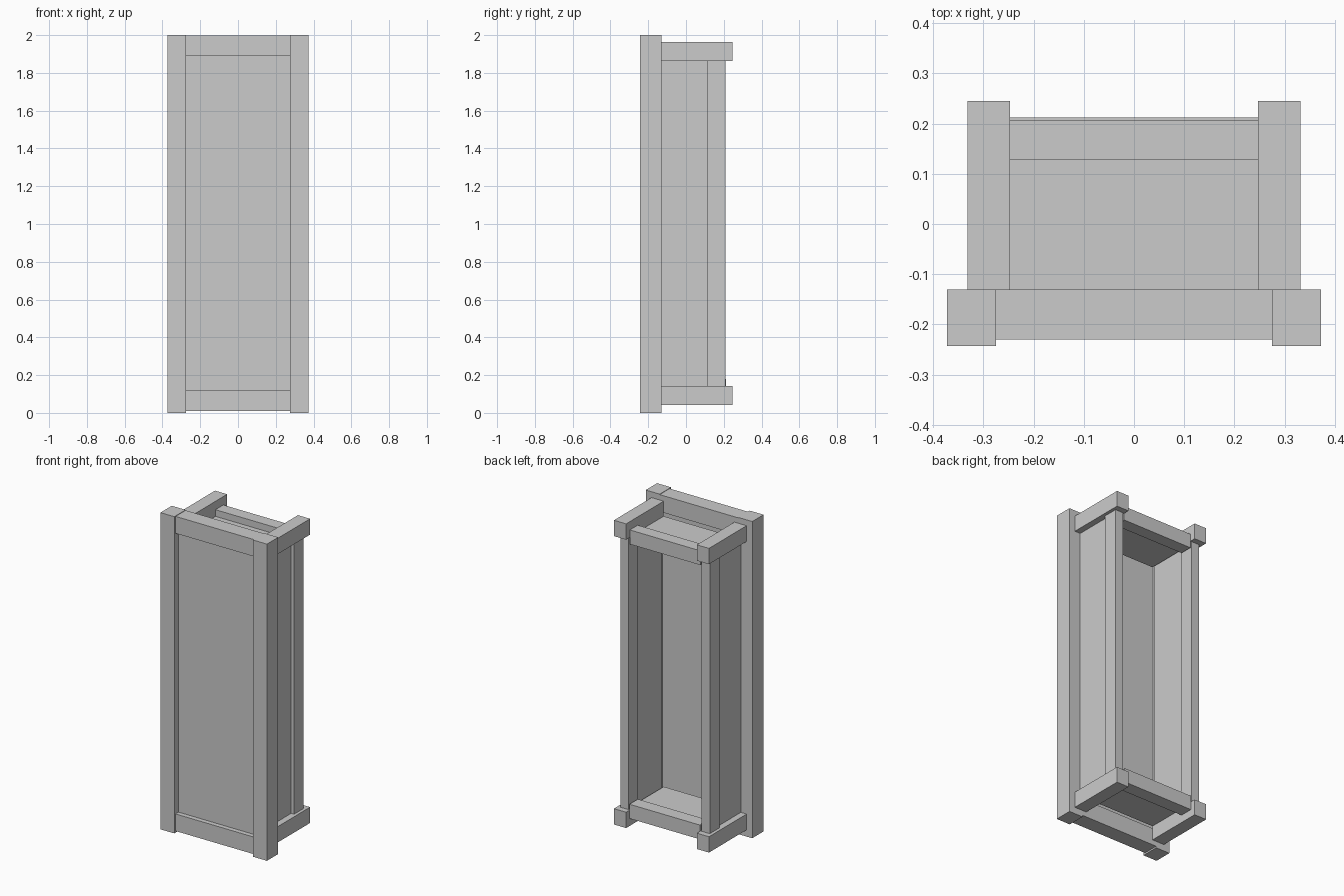
import bpy


def box(name, x, y, z):
    """Box from (min, max) ranges on each axis."""
    corners = [(a, b, c) for a in x for b in y for c in z]
    faces = [(0, 1, 3, 2), (4, 6, 7, 5), (0, 4, 5, 1),
             (2, 3, 7, 6), (0, 2, 6, 4), (1, 5, 7, 3)]
    mesh = bpy.data.meshes.new(name)
    mesh.from_pydata(corners, [], faces)
    ob = bpy.data.objects.new(name, mesh)
    bpy.context.collection.objects.link(ob)
    return ob


def pair(name, x, y, z):
    """Same box on the right and left sides."""
    box("right_" + name, x, y, z)
    box("left_" + name, (-x[1], -x[0]), y, z)


# Front frame and its recessed panel
pair("front_post", (0.275, 0.372), (-0.243, -0.13), (0, 2))
box("front_top_rail", (-0.275, 0.275), (-0.23, -0.13), (1.89, 1.997))
box("front_bottom_rail", (-0.275, 0.275), (-0.23, -0.13), (0.01, 0.118))
box("front_panel", (-0.275, 0.275), (-0.2, -0.16), (0.118, 1.89))

# Side rails, with side panels and slim back posts between them
pair("side_top_rail", (0.247, 0.332), (-0.13, 0.245), (1.863, 1.963))
pair("side_bottom_rail", (0.247, 0.332), (-0.13, 0.245), (0.042, 0.142))
pair("side_panel", (0.262, 0.292), (-0.13, 0.113), (0.142, 1.863))
pair("back_post", (0.255, 0.312), (0.113, 0.208), (0.142, 1.863))

# Back cross rails
box("back_top_rail", (-0.247, 0.247), (0.128, 0.207), (1.82, 1.91))
box("back_bottom_rail", (-0.247, 0.247), (0.128, 0.212), (0.09, 0.18))

# Roof and floor boards
box("roof_board", (-0.247, 0.247), (-0.13, 0.128), (1.84, 1.868))
box("floor_board", (-0.247, 0.247), (-0.13, 0.128), (0.132, 0.16))
